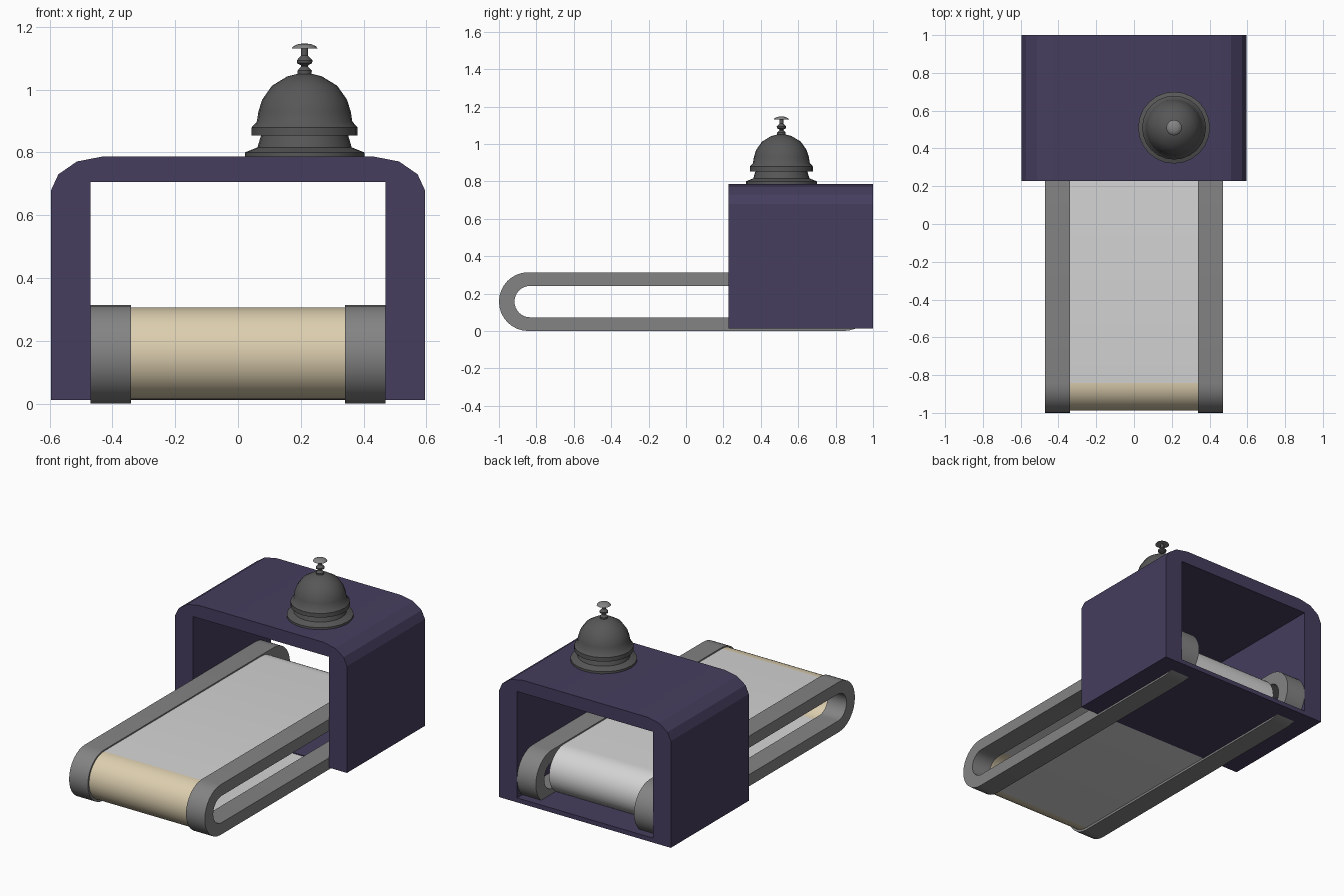
import bpy, bmesh, math
from mathutils import Vector

if "Cube" in bpy.data.objects:
    bpy.data.objects.remove(bpy.data.objects["Cube"])


def mat(name, r, g, b):
    m = bpy.data.materials.new(name)
    m.diffuse_color = (r, g, b, 1)
    m.use_nodes = True
    m.node_tree.nodes["Principled BSDF"].inputs["Base Color"].default_value = m.diffuse_color
    return m


PURPLE = mat("housing purple", 0.060, 0.047, 0.112)
RAIL = mat("rail grey", 0.23, 0.23, 0.23)
BELT = mat("belt light grey", 0.66, 0.66, 0.66)
BEIGE = mat("belt end beige", 0.72, 0.62, 0.43)
DARK = mat("bell dark grey", 0.095, 0.095, 0.095)
BUTTON = mat("button grey", 0.23, 0.23, 0.23)


def finish(name, bm, mats, angle=35):
    bmesh.ops.recalc_face_normals(bm, faces=bm.faces)
    me = bpy.data.meshes.new(name)
    bm.to_mesh(me)
    bm.free()
    ob = bpy.data.objects.new(name, me)
    bpy.context.collection.objects.link(ob)
    for m in mats:
        me.materials.append(m)
    bpy.ops.object.select_all(action='DESELECT')
    ob.select_set(True)
    bpy.context.view_layer.objects.active = ob
    bpy.ops.object.shade_smooth_by_angle(angle=math.radians(angle))
    return ob


def ring(outer, inner, depth):
    """Outline with a hole, extruded along the vector depth."""
    bm = bmesh.new()
    edges = []
    for loop in (outer, inner):
        vs = [bm.verts.new(p) for p in loop]
        edges += [bm.edges.new((vs[i - 1], vs[i])) for i in range(len(vs))]
    bmesh.ops.triangle_fill(bm, use_beauty=True, edges=edges)
    ext = bmesh.ops.extrude_face_region(bm, geom=bm.faces[:], use_keep_orig=True)
    moved = [g for g in ext['geom'] if isinstance(g, bmesh.types.BMVert)]
    bmesh.ops.translate(bm, verts=moved, vec=Vector(depth))
    return bm


def stadium(x, y0, y1, z, r, n=16):
    """Long rounded loop in the yz plane, y0 and y1 are the arc centres."""
    pts = []
    for c, start in ((y1, -90), (y0, 90)):
        for i in range(n + 1):
            a = math.radians(start + 180 * i / n)
            pts.append((x, c + r * math.cos(a), z + r * math.sin(a)))
    return pts


def lathe(name, profile, x, y, m, n=24):
    bm = bmesh.new()
    rows = []
    for r, z in profile:
        if r == 0:
            rows.append([bm.verts.new((x, y, z))] * n)
        else:
            rows.append([bm.verts.new((x + r * math.cos(math.tau * i / n),
                                       y + r * math.sin(math.tau * i / n), z))
                         for i in range(n)])
    for a, b in zip(rows, rows[1:]):
        for i in range(n):
            j = (i + 1) % n
            bm.faces.new(list(dict.fromkeys((a[i], a[j], b[j], b[i]))))
    return finish(name, bm, [m])


# Side rails
for name, x in (("left_rail", -0.47), ("right_rail", 0.34)):
    bm = ring(stadium(x, -0.843, 0.843, 0.157, 0.157),
              stadium(x, -0.833, 0.833, 0.157, 0.084), (0.13, 0, 0))
    finish(name, bm, [RAIL])

# Belt: hollow loop, shorter at the back, beige front end
bm = ring(stadium(-0.342, -0.842, 0.72, 0.16, 0.146),
          stadium(-0.342, -0.842, 0.72, 0.16, 0.125), (0.684, 0, 0))
for f in bm.faces:
    f.material_index = int(f.calc_center_median().y < -0.845)
finish("belt", bm, [BELT, BEIGE])

# Housing: tunnel with rounded top corners and a thin floor
half = [(0.595, 0.012), (0.595, 0.68), (0.572, 0.73), (0.513, 0.771), (0.43, 0.787)]
y = 0.228
outer = [(px, y, pz) for px, pz in half] + [(-px, y, pz) for px, pz in reversed(half)]
inner = [(0.47, y, 0.04), (0.47, y, 0.706), (-0.47, y, 0.706), (-0.47, y, 0.04)]
finish("housing", ring(outer, inner, (0, 1.0 - y, 0)), [PURPLE], 20)

# Service bell
BX, BY = 0.212, 0.51
lathe("bell_base", [(0, 0.783), (0.19, 0.783), (0.19, 0.80), (0.15, 0.816),
                    (0.148, 0.823), (0.137, 0.86), (0, 0.86)], BX, BY, DARK)
lathe("bell_dome", [(0, 0.853), (0.169, 0.853), (0.169, 0.879), (0.152, 0.898),
                    (0.147, 0.93), (0.135, 0.968), (0.104, 1.012), (0.055, 1.042),
                    (0.023, 1.05), (0, 1.051)], BX, BY, DARK)
lathe("bell_stem", [(0.022, 1.045), (0.023, 1.06), (0.011, 1.073), (0.011, 1.077),
                    (0.024, 1.084), (0.025, 1.093), (0.011, 1.108), (0.011, 1.135)],
      BX, BY, DARK, 16)
lathe("bell_button", [(0, 1.130), (0.041, 1.131), (0.036, 1.138), (0.02, 1.145),
                      (0, 1.147)], BX, BY, BUTTON, 16)
